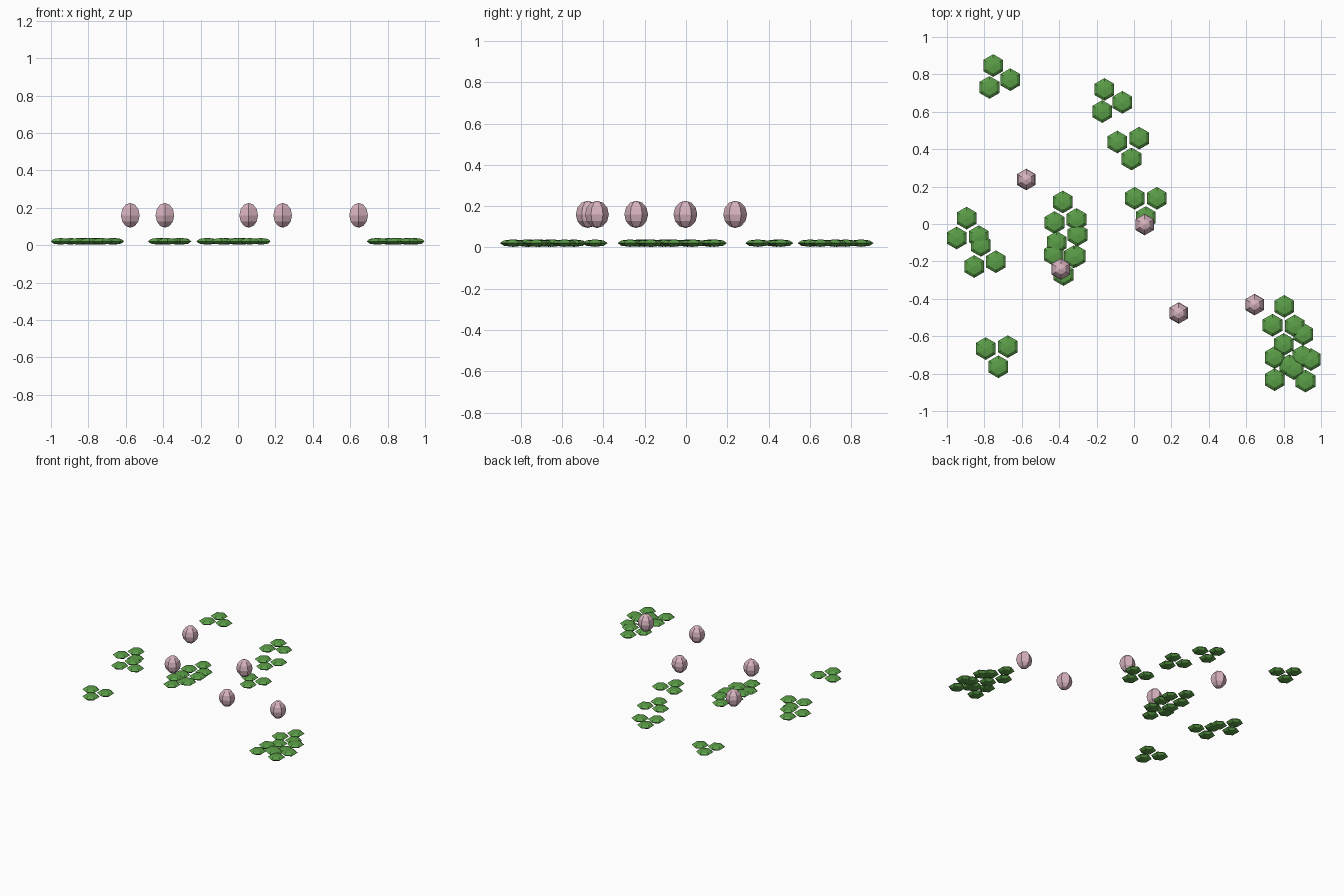
import bpy, bmesh, math
from mathutils import Matrix, Vector

if "Cube" in bpy.data.objects:
    bpy.data.objects.remove(bpy.data.objects["Cube"])


def material(name, color):
    m = bpy.data.materials.new(name)
    m.diffuse_color = (*color, 1)
    m.use_nodes = True
    m.node_tree.nodes["Principled BSDF"].inputs["Base Color"].default_value = m.diffuse_color
    return m


GREEN = material("clover green", (0.105, 0.345, 0.065))
PINK = material("blossom pink", (0.68, 0.45, 0.52))


def blobs(name, centers, radius, half_height, rings, mat):
    """Low-poly six-sided flattened or stretched spheres, joined as one object."""
    bm = bmesh.new()
    for c in centers:
        bmesh.ops.create_uvsphere(
            bm, u_segments=6, v_segments=rings, radius=1,
            matrix=Matrix.Translation(c) @ Matrix.Diagonal((radius, radius, half_height, 1)))
    mesh = bpy.data.meshes.new(name)
    bm.to_mesh(mesh)
    bm.free()
    mesh.materials.append(mat)
    obj = bpy.data.objects.new(name, mesh)
    bpy.context.collection.objects.link(obj)


# clover sprigs: centre x, centre y, angle of first leaf
sprigs = [
    (-0.729, 0.783, 110.5), (-0.130, 0.657, 114.5), (-0.025, 0.415, 40),
    (0.063, 0.103, 30), (-0.371, 0.050, 98), (-0.346, -0.111, 50),
    (-0.372, -0.202, 26), (-0.891, -0.037, 93.5), (-0.804, -0.181, 102.5),
    (-0.731, -0.695, 35), (0.801, -0.509, 88), (0.869, -0.647, 57.7),
    (0.786, -0.773, 0), (0.898, -0.774, 46),
]
for i, (x, y, a) in enumerate(sprigs):
    leaves = [Vector((x + 0.0685 * math.cos(math.radians(a + 120 * k)),
                      y + 0.0685 * math.sin(math.radians(a + 120 * k)), 0.021))
              for k in range(3)]
    blobs(f"clover_leaves_{i + 1}", leaves, 0.0605, 0.018, 4, GREEN)

# blossoms floating above the leaves
blossoms = [(-0.576, 0.238), (0.057, -0.003), (-0.391, -0.241), (0.239, -0.476), (0.645, -0.431)]
for i, (x, y) in enumerate(blossoms):
    blobs(f"blossom_{i + 1}", [Vector((x, y, 0.16))], 0.0575, 0.066, 6, PINK)
